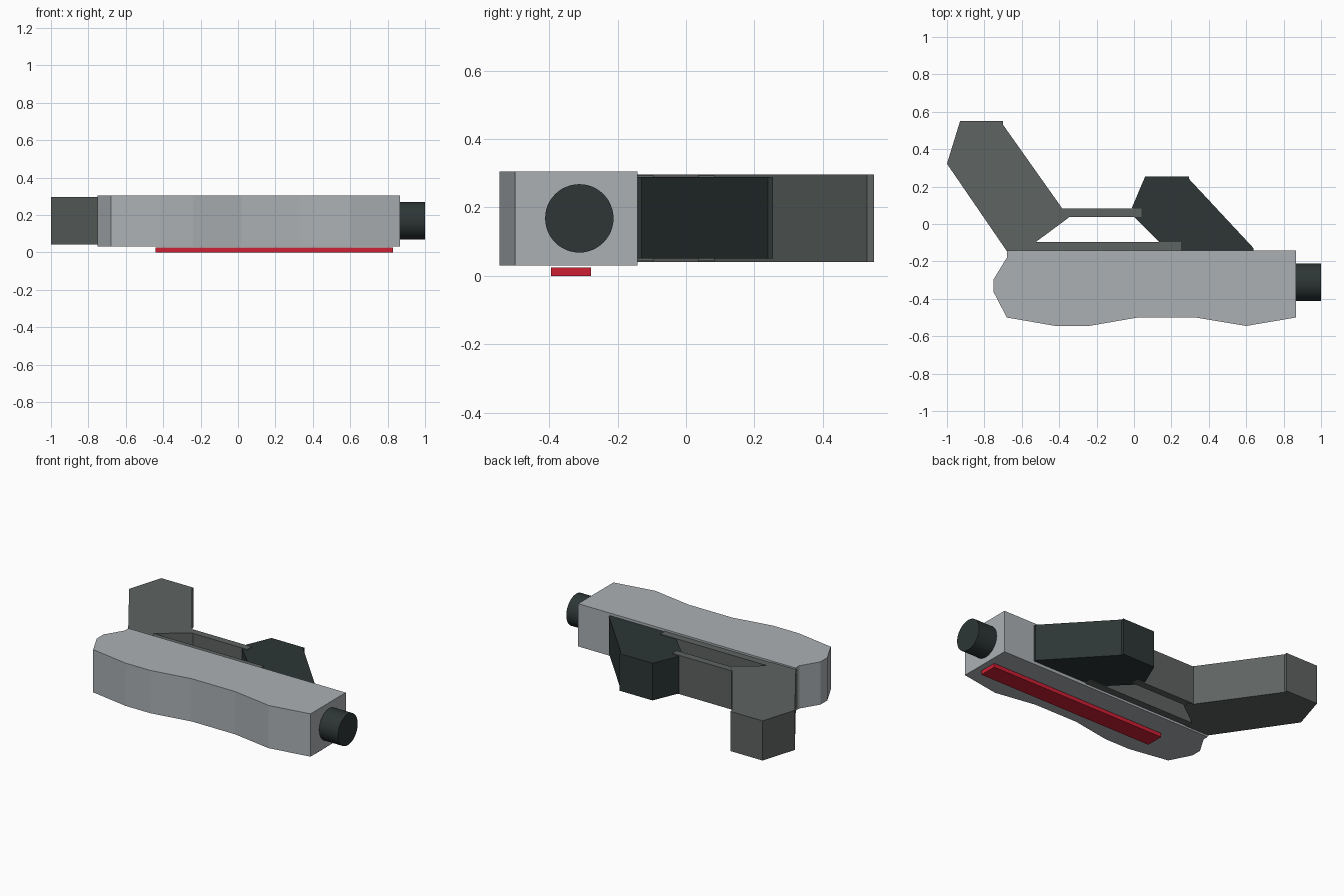
import bpy
import bmesh
from math import pi

default = bpy.data.objects.get("Cube")
if default:
    bpy.data.objects.remove(default, do_unlink=True)


def make_material(name, rgb):
    mat = bpy.data.materials.new(name)
    mat.use_nodes = True
    mat.diffuse_color = (*rgb, 1)
    mat.node_tree.nodes["Principled BSDF"].inputs["Base Color"].default_value = (*rgb, 1)
    return mat


light_grey = make_material("light grey", (0.41, 0.435, 0.455))
mid_grey = make_material("mid grey", (0.112, 0.125, 0.121))
dark_grey = make_material("dark grey", (0.026, 0.037, 0.036))
red = make_material("red", (0.61, 0.014, 0.034))


def prism(name, outline, bottom, top, mat):
    """Extrude a flat outline upward from bottom to top."""
    bm = bmesh.new()
    face = bm.faces.new([bm.verts.new((x, y, bottom)) for x, y in outline])
    extruded = bmesh.ops.extrude_face_region(bm, geom=[face])["geom"]
    verts = [g for g in extruded if isinstance(g, bmesh.types.BMVert)]
    bmesh.ops.translate(bm, verts=verts, vec=(0, 0, top - bottom))
    bmesh.ops.recalc_face_normals(bm, faces=bm.faces)
    mesh = bpy.data.meshes.new(name)
    bm.to_mesh(mesh)
    bm.free()
    mesh.materials.append(mat)
    obj = bpy.data.objects.new(name, mesh)
    bpy.context.collection.objects.link(obj)
    return obj


def slab(name, x0, x1, y0, y1, bottom, top, mat):
    return prism(name, [(x0, y0), (x1, y0), (x1, y1), (x0, y1)], bottom, top, mat)


# Main body with a wavy front edge
prism("body", [(-0.68, -0.142), (-0.68, -0.18), (-0.75, -0.295), (-0.75, -0.365),
               (-0.68, -0.5), (-0.42, -0.545), (-0.24, -0.545), (0.02, -0.5),
               (0.33, -0.5), (0.6, -0.545), (0.866, -0.5), (0.866, -0.142)],
      0.03, 0.305, light_grey)

# Angled rear grip
prism("rear_grip", [(-0.68, -0.145), (-0.53, -0.1), (-0.345, 0.037), (-0.385, 0.085),
                    (-0.7, 0.53), (-0.7, 0.55), (-0.93, 0.55), (-1.0, 0.322)],
      0.041, 0.296, mid_grey)
prism("grip_root", [(-0.68, -0.16), (-0.5, -0.16), (-0.53, -0.098), (-0.68, -0.142)],
      0.041, 0.296, mid_grey)

# Trigger guard: outer bar and inner rail
slab("guard_bar", -0.385, 0.04, 0.037, 0.083, 0.044, 0.293, mid_grey)
slab("guard_rail", -0.6, 0.25, -0.15, -0.095, 0.044, 0.293, mid_grey)

# Forward grip
prism("front_grip", [(0.18, -0.146), (0.64, -0.146), (0.64, -0.13), (0.295, 0.24),
                     (0.295, 0.255), (0.06, 0.255), (-0.01, 0.09), (0.0, 0.04),
                     (0.13, -0.09)],
      0.05, 0.289, dark_grey)

# Round muzzle
bpy.ops.mesh.primitive_cylinder_add(vertices=48, radius=0.1, depth=0.16,
                                    location=(0.92, -0.312, 0.168), rotation=(0, pi / 2, 0))
muzzle = bpy.context.object
muzzle.name = "muzzle"
muzzle.data.materials.append(dark_grey)
bpy.ops.object.shade_smooth_by_angle()

# Red strip along the lower side
slab("side_strip", -0.44, 0.83, -0.395, -0.278, 0.0, 0.025, red)
